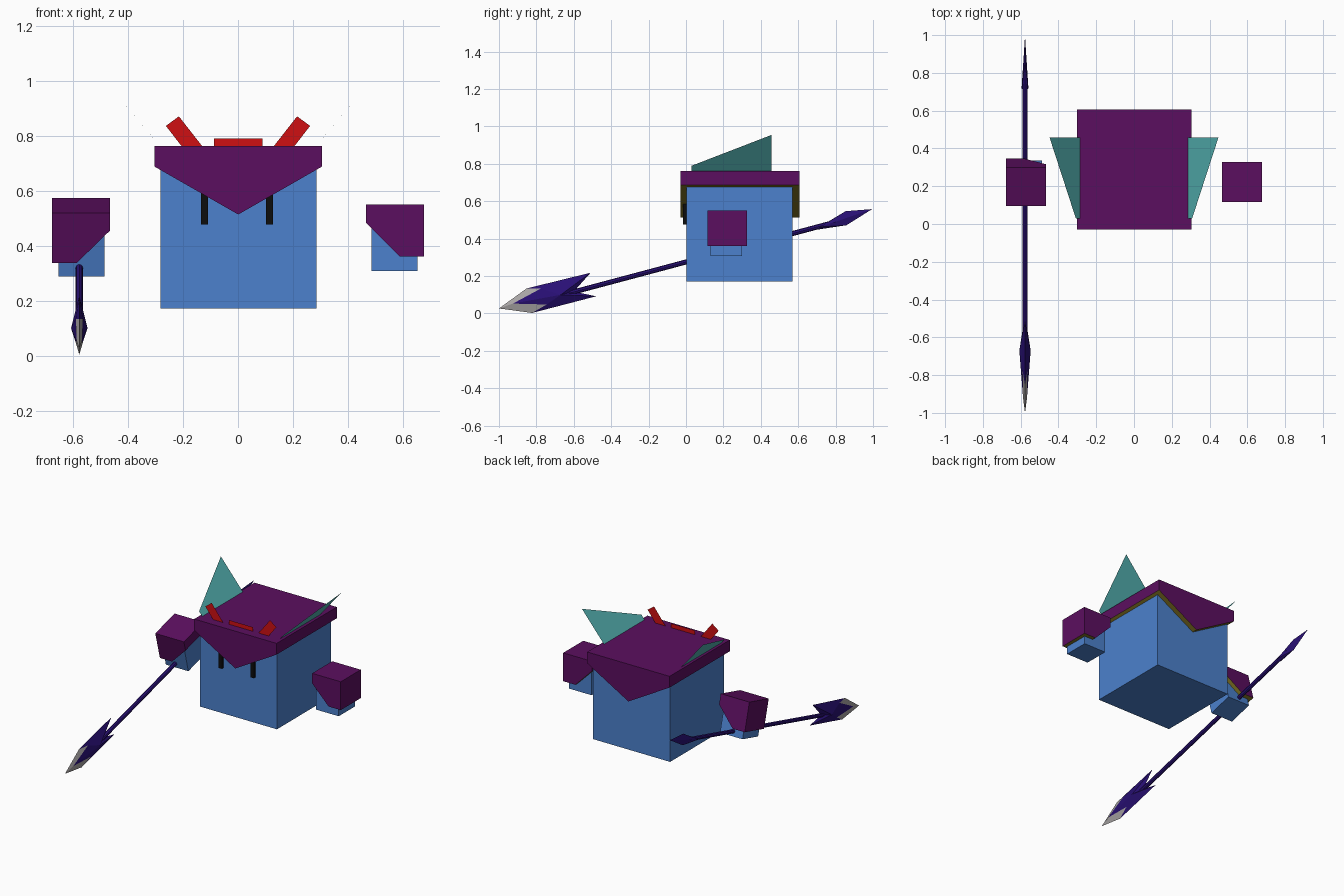
import bpy, bmesh, math
from mathutils import Matrix, Vector

if "Cube" in bpy.data.objects:
    bpy.data.objects.remove(bpy.data.objects["Cube"])


def material(name, rgb):
    m = bpy.data.materials.new(name)
    m.diffuse_color = (*rgb, 1)
    m.use_nodes = True
    m.node_tree.nodes["Principled BSDF"].inputs["Base Color"].default_value = m.diffuse_color
    return m


BLUE = material("blue", (0.072, 0.22, 0.61))
PURPLE = material("purple", (0.105, 0.0045, 0.115))
OLIVE = material("olive lining", (0.23, 0.18, 0.018))
TEAL = material("teal", (0.09, 0.45, 0.45))
RED = material("red", (0.62, 0.005, 0.006))
BLACK = material("black", (0.004, 0.004, 0.004))
INDIGO = material("indigo", (0.022, 0.005, 0.18))
GREY = material("grey", (0.40, 0.38, 0.38))


def make(name, verts, faces, mats, fix_normals=True):
    me = bpy.data.meshes.new(name)
    me.from_pydata(verts, [], faces)
    for m in mats:
        me.materials.append(m)
    if fix_normals:
        bm = bmesh.new()
        bm.from_mesh(me)
        bmesh.ops.recalc_face_normals(bm, faces=bm.faces)
        bm.to_mesh(me)
        bm.free()
    ob = bpy.data.objects.new(name, me)
    bpy.context.collection.objects.link(ob)
    return ob


def prism(name, profile, y0, y1, mats):
    """Extrude an xz profile along y; a second material goes on faces looking down."""
    n = len(profile)
    verts = [(x, y, z) for y in (y0, y1) for x, z in profile]
    faces = [tuple(range(n)), tuple(range(n, 2 * n))]
    faces += [(i, (i + 1) % n, n + (i + 1) % n, n + i) for i in range(n)]
    ob = make(name, verts, faces, mats)
    if len(mats) > 1:
        for p in ob.data.polygons:
            p.material_index = int(p.normal.z < -0.3)
    return ob


def box(name, x0, x1, y0, y1, z0, z1, mat):
    return prism(name, [(x0, z0), (x1, z0), (x1, z1), (x0, z1)], y0, y1, [mat])


# Body and pointed hood
box("body", -0.282, 0.286, 0.002, 0.57, 0.172, 0.73, BLUE)
prism("hood", [(-0.303, 0.762), (0.305, 0.762), (0.305, 0.687), (0.001, 0.513), (-0.303, 0.687)],
      -0.029, 0.606, [PURPLE, OLIVE])

# Eyes
for side, x in (("left", -0.122), ("right", 0.114)):
    box(side + "_eye", x - 0.013, x + 0.013, -0.015, 0.01, 0.476, 0.64, BLACK)

# Flat red crest on the hood, and thin ears
make("crest_middle", [(x, 0.03, z) for x, z in ((-0.087, 0.75), (0.089, 0.75), (0.089, 0.79), (-0.087, 0.79))],
     [(0, 1, 2, 3)], [RED], False)
for side, s in (("left", -1), ("right", 1)):
    horn = [(0.125, 0.755), (0.200, 0.755), (0.262, 0.835), (0.215, 0.87)]
    make(side + "_crest", [(s * x, 0.03, z) for x, z in horn], [(0, 1, 2, 3)], [RED], False)
    ear = [(0.283, 0.03, 0.76), (0.308, 0.03, 0.79), (0.447, 0.458, 0.955), (0.283, 0.458, 0.76)]
    make(side + "_ear", [(s * x, y, z) for x, y, z in ear], [(0, 1, 2, 3)], [TEAL], False)

# Hands with pointed cuffs; the left one is tilted along the spear
TILT = math.radians(14.9)
PIVOT = Vector((0, 0.225, 0.455))
tilt = Matrix.Translation(PIVOT) @ Matrix.Rotation(TILT, 4, "X") @ Matrix.Translation(-PIVOT)
for side, s in (("left", -1), ("right", 1)):
    hand = box(side + "_hand", s * 0.486, s * 0.652, 0.13, 0.30, 0.308, 0.53, BLUE)
    cuff = prism(side + "_cuff", [(s * x, z) for x, z in
                 ((0.466, 0.55), (0.677, 0.55), (0.677, 0.361), (0.587, 0.361), (0.466, 0.483))],
                 0.116, 0.327, [PURPLE, OLIVE])
    if s < 0:
        for ob in (hand, cuff):
            ob.data.transform(tilt)

# Spear shaft
SX = -0.577
a, b = Vector((SX, -0.80, 0.062)), Vector((SX, 0.80, 0.489))
bpy.ops.mesh.primitive_cylinder_add(vertices=8, radius=0.0135, depth=(b - a).length)
shaft = bpy.context.object
shaft.name = "spear_shaft"
shaft.matrix_world = Matrix.Translation((a + b) / 2) @ (b - a).to_track_quat("Z", "Y").to_matrix().to_4x4()
shaft.data.materials.append(INDIGO)

# Spear tail spike
make("spear_tail", [(SX - 0.018, 0.72, 0.463), (SX + 0.018, 0.72, 0.463), (SX, 0.686, 0.446),
                    (SX, 0.853, 0.547), (SX, 0.858, 0.472), (SX, 0.995, 0.558)],
     [(2, 0, 3), (2, 3, 1), (2, 4, 0), (2, 1, 4), (0, 5, 3), (1, 3, 5), (0, 4, 5), (1, 5, 4)], [INDIGO])

# Barbed spear head: flat outline raised to a ridge on both sides, grey cutting edges
outline = [(-1.0, 0.027), (-0.852, 0.134), (-0.51, 0.218), (-0.60, 0.117), (-0.48, 0.092), (-0.823, 0.003)]
ridge = [(-0.925, 0.053, 0.010), (-0.67, 0.10, 0.030), (-0.775, 0.134, 0.013), (-0.745, 0.048, 0.013)]
verts = [(SX, y, z) for y, z in outline]
faces = []
for k, s in enumerate((-1, 1)):
    verts += [(SX + s * d, y, z) for y, z, d in ridge]
    r0, r1, up, low = range(6 + 4 * k, 10 + 4 * k)
    faces += [(0, 1, up, r0), (0, r0, low, 5),
              (1, 2, r1, up), (up, r1, r0), (2, 3, r1),
              (3, 4, r1), (4, 5, low, r1), (low, r0, r1)]
head = make("spear_head", verts, faces, [INDIGO, GREY])
for p in head.data.polygons:
    p.material_index = int(0 in p.vertices)
